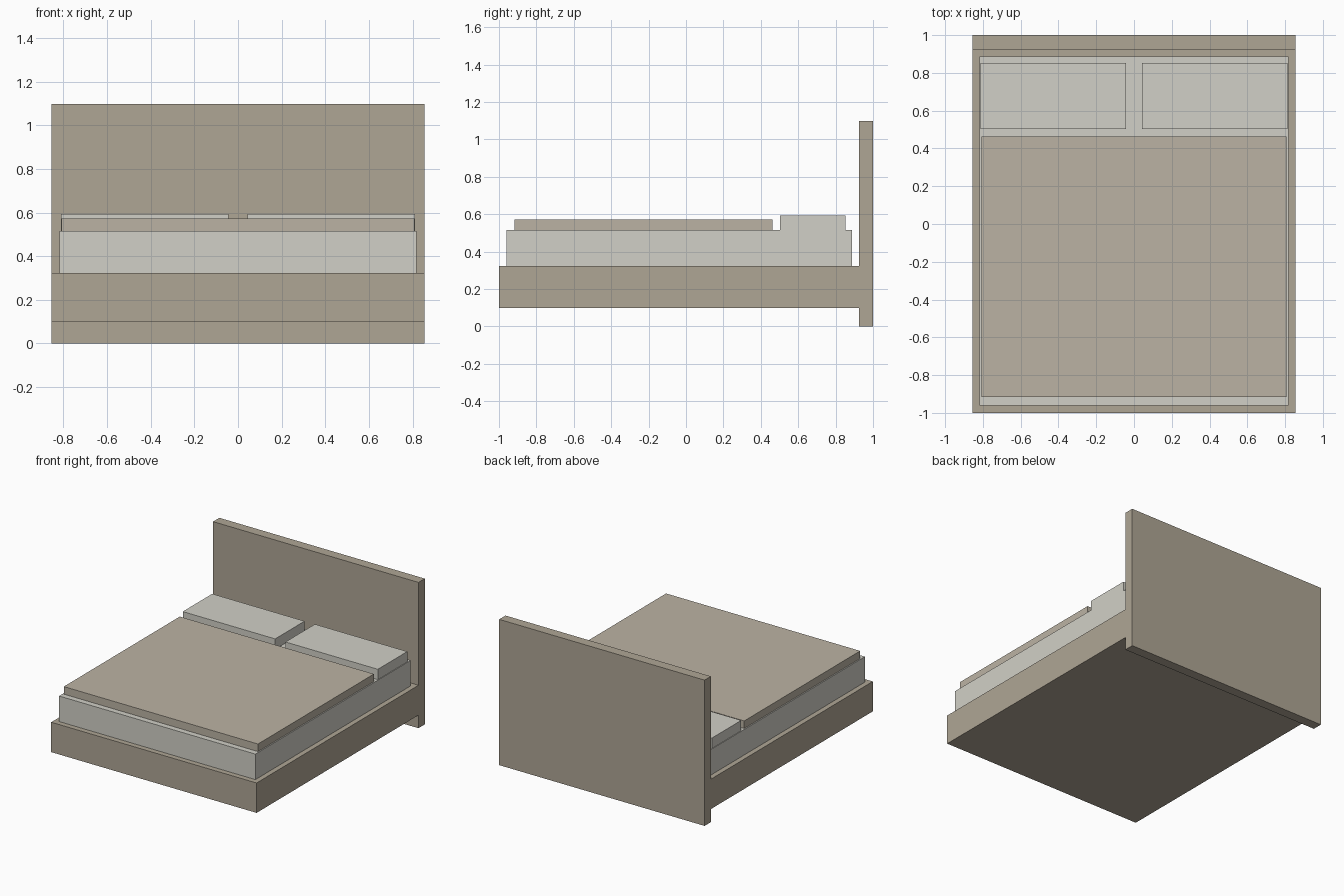
import bpy

if "Cube" in bpy.data.objects:
    bpy.data.objects.remove(bpy.data.objects["Cube"])


def material(name, color):
    m = bpy.data.materials.new(name)
    m.diffuse_color = (*color, 1)
    m.use_nodes = True
    m.node_tree.nodes["Principled BSDF"].inputs["Base Color"].default_value = m.diffuse_color
    return m


def box(name, x, y, z, mat):
    """Box from (min, max) ranges on each axis."""
    ranges = (x, y, z)
    bpy.ops.mesh.primitive_cube_add(size=1, location=[(a + b) / 2 for a, b in ranges])
    ob = bpy.context.object
    ob.name = name
    ob.scale = [b - a for a, b in ranges]
    bpy.ops.object.transform_apply(location=False, rotation=False, scale=True)
    ob.data.materials.append(mat)
    return ob


upholstery = material("upholstery", (0.43, 0.38, 0.30))
linen = material("linen", (0.64, 0.63, 0.57))
cover = material("cover", (0.50, 0.45, 0.37))

# Frame and headboard
box("bed_base", (-0.855, 0.855), (-1.0, 0.925), (0.098, 0.323), upholstery)
box("headboard", (-0.855, 0.855), (0.925, 1.0), (0.0, 1.097), upholstery)

# Bedding
box("mattress", (-0.817, 0.817), (-0.96, 0.887), (0.323, 0.515), linen)
box("blanket", (-0.808, 0.808), (-0.917, 0.462), (0.515, 0.572), cover)

# Pair of pillows
for side, x in (("left", (-0.812, -0.043)), ("right", (0.043, 0.812))):
    box(f"pillow_{side}", x, (0.503, 0.853), (0.515, 0.593), linen)
